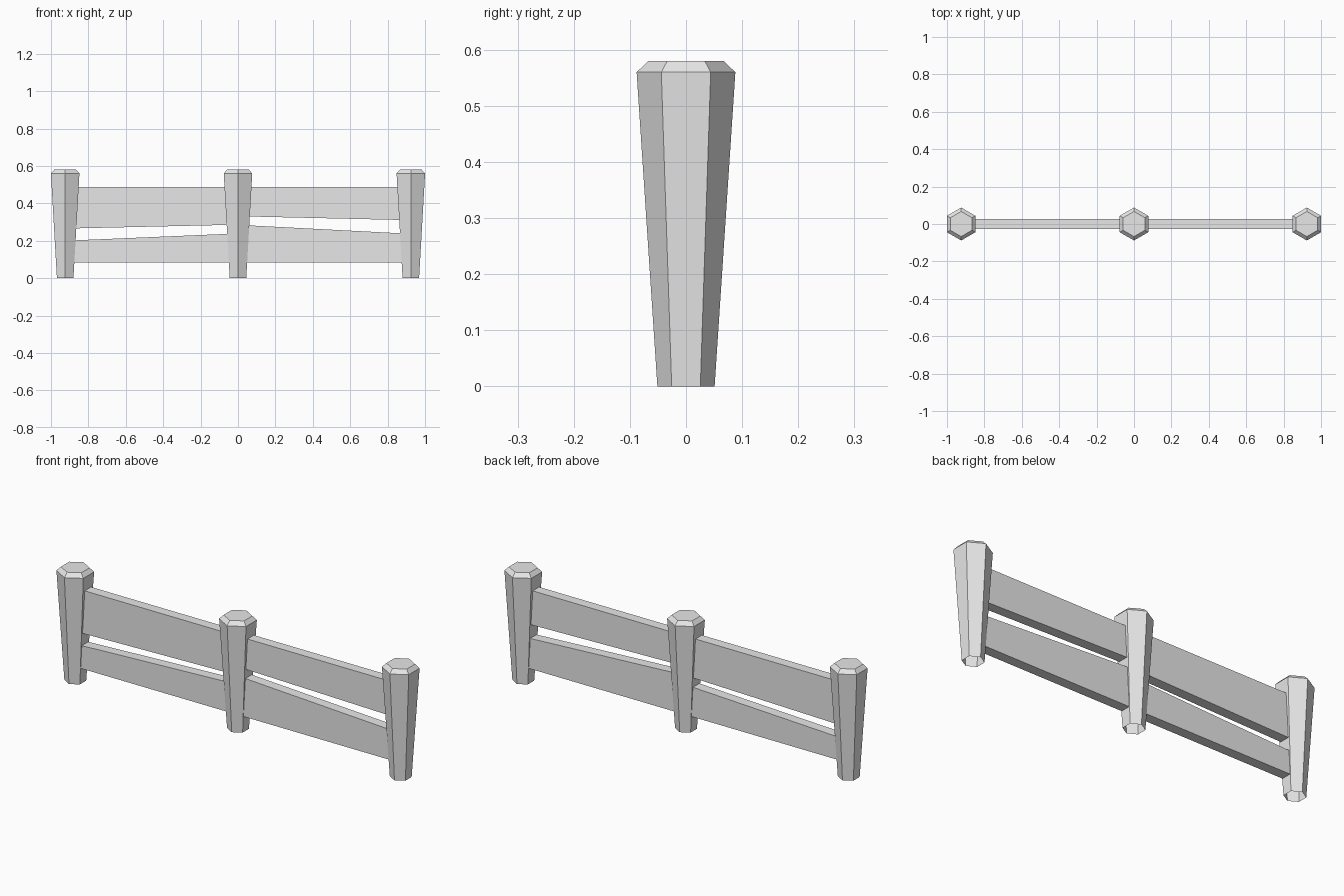
import bpy
import bmesh
from math import cos, sin, pi

cube = bpy.data.objects.get("Cube")
if cube:
    bpy.data.objects.remove(cube, do_unlink=True)

# Single flat colour
GREY = (0.8, 0.8, 0.8, 1.0)
grey = bpy.data.materials.new("light_grey")
grey.use_nodes = True
grey.diffuse_color = GREY
grey.node_tree.nodes["Principled BSDF"].inputs["Base Color"].default_value = GREY


def finish(name, bm, x=0.0):
    bmesh.ops.recalc_face_normals(bm, faces=bm.faces)
    mesh = bpy.data.meshes.new(name)
    bm.to_mesh(mesh)
    bm.free()
    mesh.materials.append(grey)
    obj = bpy.data.objects.new(name, mesh)
    obj.location.x = x
    bpy.context.collection.objects.link(obj)


def post(name, x):
    """Tapered hexagonal post with a bevelled cap and an open foot."""
    bm = bmesh.new()
    rings = []
    for radius, z in ((0.051, 0), (0.088, 0.56), (0.067, 0.58)):
        angles = [pi / 2 + i * pi / 3 for i in range(6)]
        rings.append([bm.verts.new((radius * cos(a), radius * sin(a), z)) for a in angles])
    for low, high in zip(rings, rings[1:]):
        for i in range(6):
            j = (i + 1) % 6
            bm.faces.new((low[i], low[j], high[j], high[i]))
    bm.faces.new(rings[-1])
    finish(name, bm, x)


def board(name, profile, half=0.026):
    """Plank extruded along y from its front outline."""
    bm = bmesh.new()
    face = bm.faces.new([bm.verts.new((x, -half, z)) for x, z in profile])
    new = bmesh.ops.extrude_face_region(bm, geom=[face])["geom"]
    moved = [v for v in new if isinstance(v, bmesh.types.BMVert)]
    bmesh.ops.translate(bm, verts=moved, vec=(0, 2 * half, 0))
    finish(name, bm)


# Posts
END = 0.924
for name, x in (("right_post", -END), ("middle_post", 0), ("left_post", END)):
    post(name, x)

# Boards: outer and inner heights of the slanted edges on each side
TOP, BOTTOM = 0.488, 0.084
for side, sign, upper, lower in (
    ("right", -1, (0.265, 0.286), (0.2, 0.239)),
    ("left", 1, (0.31, 0.331), (0.237, 0.285)),
):
    outer = sign * END
    board(side + "_upper_board", [(outer, upper[0]), (0, upper[1]), (0, TOP), (outer, TOP)])
    board(side + "_lower_board", [(outer, BOTTOM), (0, BOTTOM), (0, lower[1]), (outer, lower[0])])
